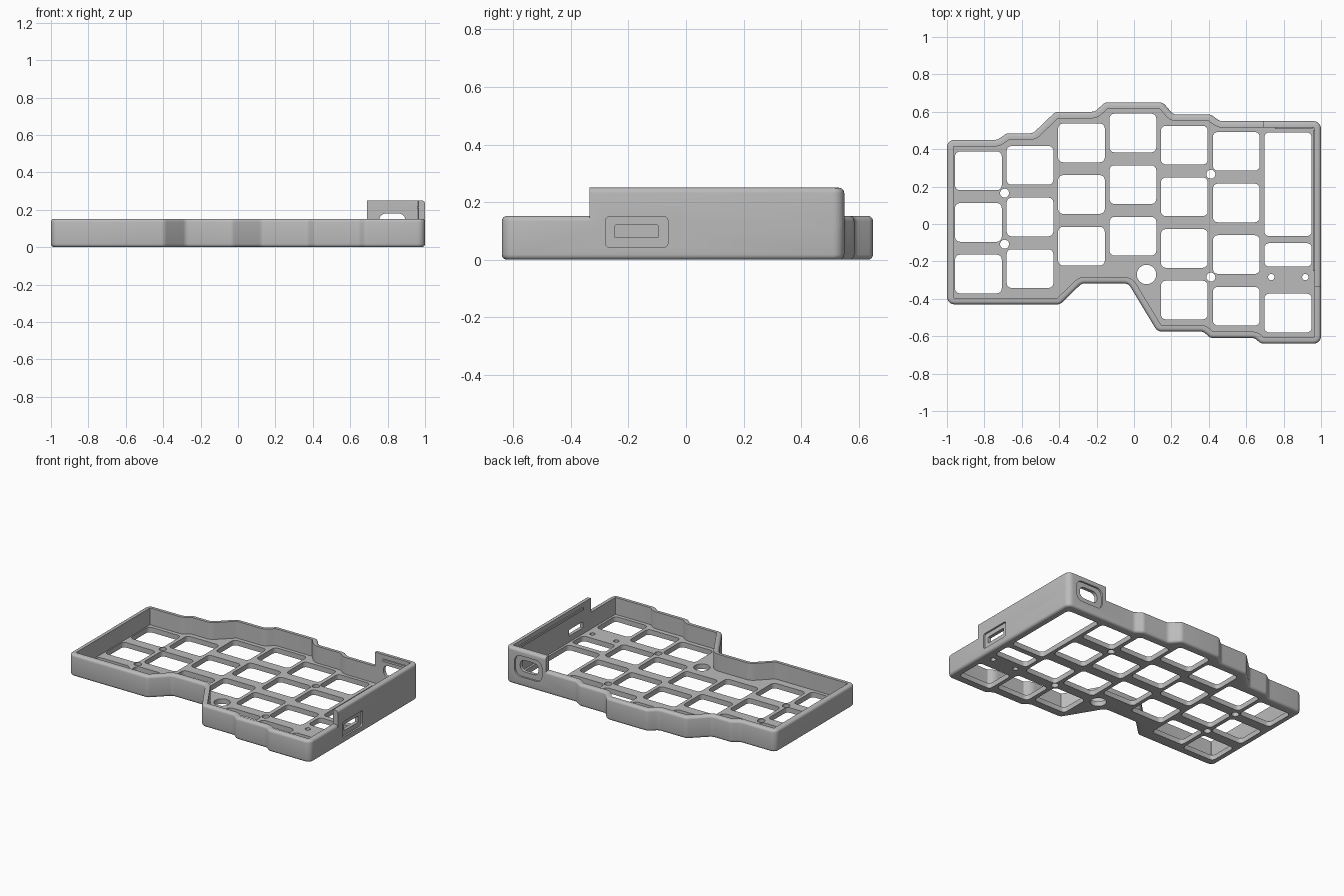
import bpy, bmesh, math
from mathutils import Vector, Matrix

if "Cube" in bpy.data.objects:
    bpy.data.objects.remove(bpy.data.objects["Cube"], do_unlink=True)

grey = bpy.data.materials.new("case grey")
grey.use_nodes = True
grey.diffuse_color = (0.5, 0.5, 0.5, 1)
grey.node_tree.nodes["Principled BSDF"].inputs["Base Color"].default_value = (0.5, 0.5, 0.5, 1)


def rounded(points, radius, inset=0.0, steps=5):
    """Inset a counter-clockwise polygon and round its corners."""
    pts, out = [Vector(p) for p in points], []
    for i, p in enumerate(pts):
        u = (p - pts[i - 1]).normalized()
        v = (pts[(i + 1) % len(pts)] - p).normalized()
        nu, nv = Vector((-u.y, u.x)), Vector((-v.y, v.x))
        corner = p + (nu + nv) * inset / (1 + nu.dot(nv))
        turn = math.atan2(u.x * v.y - u.y * v.x, u.dot(v))
        side = 1 if turn > 0 else -1
        r = max(radius - side * inset, 0.004)
        start = corner - u * r * math.tan(abs(turn) / 2)
        centre = start + nu * r * side
        for k in range(steps + 1):
            out.append(centre + Matrix.Rotation(turn * k / steps, 2) @ (start - centre))
    return out


def add_loft(bm, rings, axis="z"):
    """Close a stack of (loop, height) rings into a solid along an axis."""
    place = {"z": lambda a, b, h: (a, b, h),
             "y": lambda a, b, h: (a, h, b),
             "x": lambda a, b, h: (h, a, b)}[axis]
    loops = [[bm.verts.new(place(p[0], p[1], h)) for p in loop] for loop, h in rings]
    n = len(loops[0])
    for low, high in zip(loops, loops[1:]):
        for i in range(n):
            j = (i + 1) % n
            bm.faces.new((low[i], low[j], high[j], high[i]))
    bm.faces.new(loops[0][::-1])
    bm.faces.new(loops[-1])


def finish(name, bm):
    bmesh.ops.recalc_face_normals(bm, faces=bm.faces)
    mesh = bpy.data.meshes.new(name)
    bm.to_mesh(mesh)
    bm.free()
    mesh.materials.append(grey)
    obj = bpy.data.objects.new(name, mesh)
    bpy.context.collection.objects.link(obj)
    return obj


def solid(name, rings, axis="z"):
    bm = bmesh.new()
    add_loft(bm, rings, axis)
    return finish(name, bm)


def rect(x0, x1, y0, y1):
    return [(x0, y0), (x1, y0), (x1, y1), (x0, y1)]


def box(name, x, y, z):
    loop = rect(*x, *y)
    return solid(name, [(loop, z[0]), (loop, z[1])])


def port(name, a, b, depth, radius, axis):
    loop = rounded(rect(*a, *b), radius)
    return solid(name, [(loop, depth[0]), (loop, depth[1])], axis)


def combine(target, tool, operation):
    mod = target.modifiers.new(operation.lower(), "BOOLEAN")
    mod.operation, mod.object, mod.solver = operation, tool, "EXACT"
    graph = bpy.context.evaluated_depsgraph_get()
    mesh = bpy.data.meshes.new_from_object(target.evaluated_get(graph))
    target.modifiers.clear()
    target.data = mesh
    bpy.data.objects.remove(tool, do_unlink=True)


# Stepped outline of the case, clockwise from the back left, then reversed
outline = [(-1, .45), (-.73, .45), (-.68, .485), (-.54, .485), (-.42, .6), (-.21, .6),
           (-.155, .65), (.155, .65), (.21, .585), (.41, .585), (.46, .55), (1, .55),
           (1, -.64), (.68, -.64), (.645, -.61), (.41, -.61), (.37, -.575), (.125, -.575),
           (-.03, -.318), (-.28, -.318), (-.395, -.43), (-1, -.43)][::-1]
CORNER, FILLET, WALL, FLOOR = .04, .018, .035, .035


def case_block(name, height):
    """Outline solid with filleted top and bottom edges."""
    arc = [math.pi / 2 * k / 4 for k in range(5)]
    inset = [FILLET * (1 - math.sin(a)) for a in arc]
    rise = [FILLET * (1 - math.cos(a)) for a in arc]
    rings = [(rounded(outline, CORNER, d), z) for d, z in zip(inset, rise)]
    rings += [(rounded(outline, CORNER, d), height - z)
              for d, z in zip(inset[::-1], rise[::-1])]
    return solid(name, rings)


# Low tray plus the taller corner that shields the electronics
case = case_block("keyboard_case", .152)
tall = case_block("tall_corner", .25)
combine(tall, box("corner_region", (.69, 1.2), (-.335, .8), (.1, .5)), "INTERSECT")
combine(case, tall, "UNION")

# Hollow interior above the switch plate
inner = rounded(outline, CORNER, WALL)
combine(case, solid("cavity", [(inner, FLOOR), (inner, .5)]), "DIFFERENCE")

# Key openings: column centre, top edge of the first key, number of keys
columns = [(-.832, .388, 3), (-.556, .417, 3), (-.281, .537, 3), (-.006, .59, 3),
           (.269, .525, 4), (.547, .492, 4)]
KEY_W, KEY_H, PITCH = .25, .207, .276
openings = [(x - KEY_W / 2, x + KEY_W / 2, top - k * PITCH - KEY_H, top - k * PITCH)
            for x, top, count in columns for k in range(count)]
# Controller bay, connector window and last key of the right column
openings += [(.697, .95, y0, y1) for y0, y1 in [(-.065, .49), (-.228, -.102), (-.58, -.372)]]
bm = bmesh.new()
for r in openings:
    loop = rounded(rect(*r), .026, steps=4)
    add_loft(bm, [(loop, -.1), (loop, .1)])
combine(case, finish("key_openings", bm), "DIFFERENCE")

# Screw, encoder and peg holes
bm = bmesh.new()
for x, y, r in [(-.692, .165, .024), (-.692, -.108, .024), (.411, .266, .024),
                (.411, -.284, .024), (.067, -.27, .052), (.734, -.284, .017), (.916, -.284, .017)]:
    loop = [(x + r * math.cos(t * math.pi / 12), y + r * math.sin(t * math.pi / 12))
            for t in range(24)]
    add_loft(bm, [(loop, -.1), (loop, .1)])
combine(case, finish("round_holes", bm), "DIFFERENCE")

# Cable port on the back and switch port on the right, each with a shallow recess
for cutter in [
        port("cable_recess", (.72, .93), (.065, .21), (.538, .7), .045, "y"),
        port("cable_hole", (.755, .895), (.1, .18), (.45, .7), .035, "y"),
        port("switch_recess", (-.28, -.063), (.043, .15), (.988, 1.2), .015, "x"),
        port("switch_hole", (-.248, -.096), (.077, .12), (.9, 1.2), .004, "x")]:
    combine(case, cutter, "DIFFERENCE")

# Snap ridges inside the tall walls
ridges = [box("back_snap_ridge", (.755, .955), (.507, .52), (.205, .22)),
          box("side_snap_ridge", (.957, .97), (-.25, .5), (.205, .22))]

bpy.ops.object.select_all(action="DESELECT")
for obj in [case] + ridges:
    obj.select_set(True)
bpy.context.view_layer.objects.active = case
bpy.ops.object.shade_smooth_by_angle(angle=math.radians(30))
